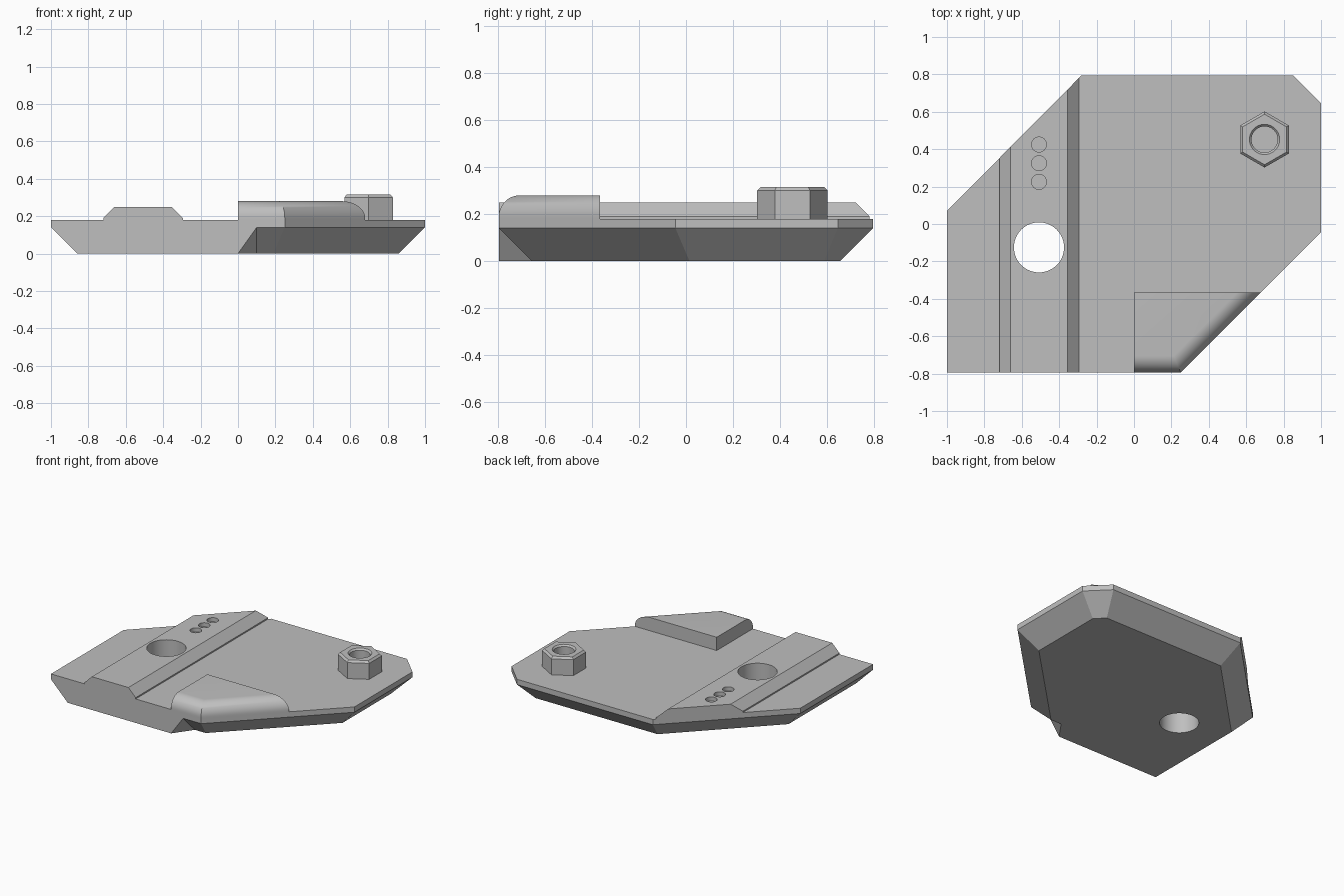
import bpy, bmesh
from math import sin, cos, pi, sqrt

if "Cube" in bpy.data.objects:
    bpy.data.objects.remove(bpy.data.objects["Cube"], do_unlink=True)

GREY = (0.52, 0.52, 0.52, 1)
mat = bpy.data.materials.new("plain grey")
mat.use_nodes = True
mat.diffuse_color = GREY
mat.node_tree.nodes["Principled BSDF"].inputs["Base Color"].default_value = GREY


def add_loft(bm, loops):
    """Join equal-length point loops with side faces and cap both ends."""
    rows = [[bm.verts.new(p) for p in loop] for loop in loops]
    n = len(rows[0])
    for a, b in zip(rows, rows[1:]):
        for i in range(n):
            j = (i + 1) % n
            bm.faces.new((a[i], a[j], b[j], b[i]))
    bm.faces.new(rows[0][::-1])
    bm.faces.new(rows[-1])


def make(name, *solids):
    bm = bmesh.new()
    for loops in solids:
        add_loft(bm, loops)
    bmesh.ops.remove_doubles(bm, verts=bm.verts, dist=0.0001)
    bmesh.ops.recalc_face_normals(bm, faces=bm.faces)
    mesh = bpy.data.meshes.new(name)
    bm.to_mesh(mesh)
    bm.free()
    mesh.materials.append(mat)
    obj = bpy.data.objects.new(name, mesh)
    bpy.context.collection.objects.link(obj)
    return obj


def flat(points, z):
    return [(x, y, z) for x, y in points]


def ring(x, y, r, z, n=48, start=0.0):
    return [(x + r * cos(start + 2 * pi * i / n),
             y + r * sin(start + 2 * pi * i / n), z) for i in range(n)]


def activate(obj):
    bpy.ops.object.select_all(action="DESELECT")
    obj.select_set(True)
    bpy.context.view_layer.objects.active = obj


def cut(obj, cutter):
    mod = obj.modifiers.new("holes", "BOOLEAN")
    mod.operation = "DIFFERENCE"
    mod.solver = "EXACT"
    mod.object = cutter
    activate(obj)
    bpy.ops.object.modifier_apply(modifier=mod.name)


FRONT, BACK = -0.795, 0.795
TOP, RIM = 0.18, 0.14

# Base plate: vertical rim above sloped undersides; front wall stays upright on one half
outline = [(-1, FRONT), (0.1, FRONT), (0.1, FRONT), (0.25, FRONT), (1, -0.045),
           (1, 0.645), (0.85, BACK), (-0.28, BACK), (-1, 0.07)]
underside = [(-0.86, FRONT), (0, FRONT), (0.1, -0.655), (0.19, -0.655), (0.86, 0.015),
             (0.86, 0.587), (0.792, 0.655), (-0.222, 0.655), (-0.86, 0.01)]
plate = make("base_plate", [flat(underside, 0), flat(outline, RIM), flat(outline, TOP)])

# Raised ridge, trimmed at the back along the plate's diagonal edge
profile = [(-0.72, TOP), (-0.72, 0.19), (-0.66, 0.25),
           (-0.355, 0.25), (-0.295, 0.19), (-0.295, TOP)]
slope = (BACK - 0.07) / 0.72
ridge = make("ridge", [[(x, FRONT, z) for x, z in profile],
                       [(x, 0.07 + (x + 1) * slope, z) for x, z in profile]])

# Through hole and three shallow dimples along the ridge
HX = -0.508
holes = [[ring(HX, -0.125, 0.134, z, 64) for z in (-0.1, 0.4)]]
holes += [[ring(HX, y, 0.04, z, 32) for z in (0.22, 0.3)] for y in (0.225, 0.325, 0.425)]
hole_cutter = make("hole_cutter", *holes)
for part in (plate, ridge):
    cut(part, hole_cutter)


# Corner pad, rounded over on the front and diagonal edges
def pad_loop(inset, z):
    y0, y1 = FRONT + inset, -0.365
    edge = 1.045 - inset * sqrt(2)
    return flat([(0, y0), (edge + y0, y0), (edge + y1, y1), (0, y1)], z)


R = 0.09
steps = 12
arc = [i * pi / 2 / steps for i in range(steps + 1)]
pad = make("corner_pad", [pad_loop(0, TOP)] +
           [pad_loop(R * (1 - cos(a)), 0.19 + R * sin(a)) for a in arc])

# Hex nut with bevelled top and countersunk bore
NX, NY = 0.698, 0.452
nut = make("hex_nut", [ring(NX, NY, r, z, 6, pi / 6)
                       for r, z in ((0.15, TOP), (0.15, 0.3), (0.135, 0.315))])
bore_cutter = make("bore_cutter", [ring(NX, NY, r, z)
                                   for r, z in ((0.07, 0.1), (0.07, 0.303), (0.09, 0.325))])
cut(nut, bore_cutter)

for cutter in (hole_cutter, bore_cutter):
    bpy.data.objects.remove(cutter, do_unlink=True)

for part in (plate, ridge, pad, nut):
    activate(part)
    bpy.ops.object.shade_smooth_by_angle(angle=pi / 6)
